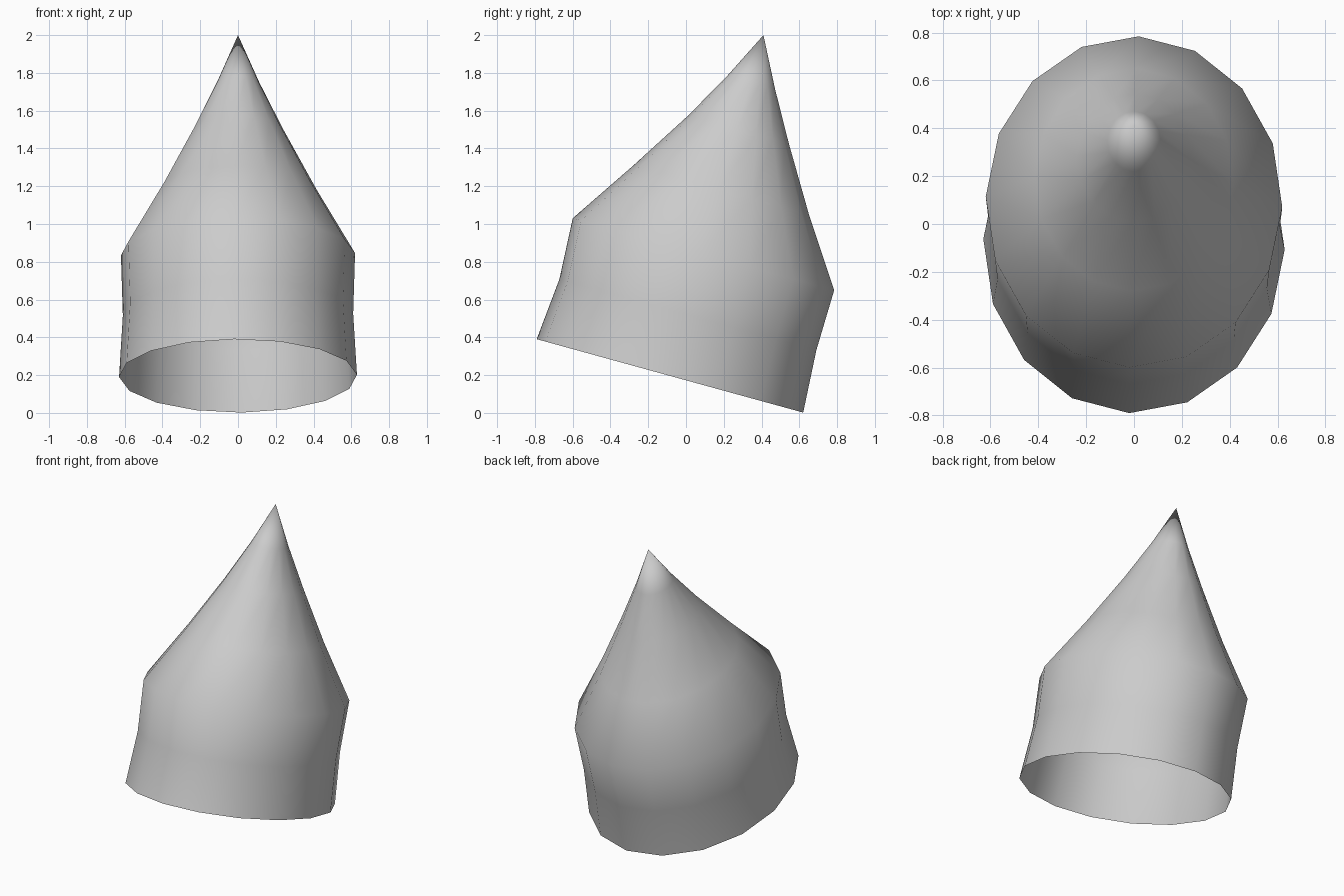
import bpy, bmesh, math

if "Cube" in bpy.data.objects:
    bpy.data.objects.remove(bpy.data.objects["Cube"])

SIDES = 16
TILT = math.radians(15.4)
TWIST = math.radians(-1.8)

# Tilted oval rings: centre y, centre z, half width, half depth
RINGS = [
    (-0.085, 0.196, 0.63, 0.732),
    (0.01, 0.52, 0.61, 0.706),
    (0.0925, 0.84, 0.62, 0.718),
    (0.185, 1.18, 0.415, 0.483),
    (0.277, 1.498, 0.24, 0.278),
    (0.345, 1.75, 0.112, 0.131),
]
APEX = (0.0, 0.41, 2.0)

bm = bmesh.new()


def add_ring(cy, cz, rx, ry):
    verts = []
    for i in range(SIDES):
        a = TWIST + 2 * math.pi * i / SIDES
        d = ry * math.sin(a)
        verts.append(bm.verts.new((rx * math.cos(a),
                                   cy + d * math.cos(TILT),
                                   cz - d * math.sin(TILT))))
    return verts


# Open-bottomed wall
rings = [add_ring(*r) for r in RINGS]
for low, high in zip(rings, rings[1:]):
    for i in range(SIDES):
        j = (i + 1) % SIDES
        bm.faces.new((low[i], low[j], high[j], high[i]))

# Pointed tip
tip = bm.verts.new(APEX)
for i in range(SIDES):
    bm.faces.new((rings[-1][i], rings[-1][(i + 1) % SIDES], tip))

for f in bm.faces:
    f.smooth = True
mesh = bpy.data.meshes.new("pointed_hood")
bm.to_mesh(mesh)
bm.free()
hood = bpy.data.objects.new("pointed_hood", mesh)
bpy.context.collection.objects.link(hood)
